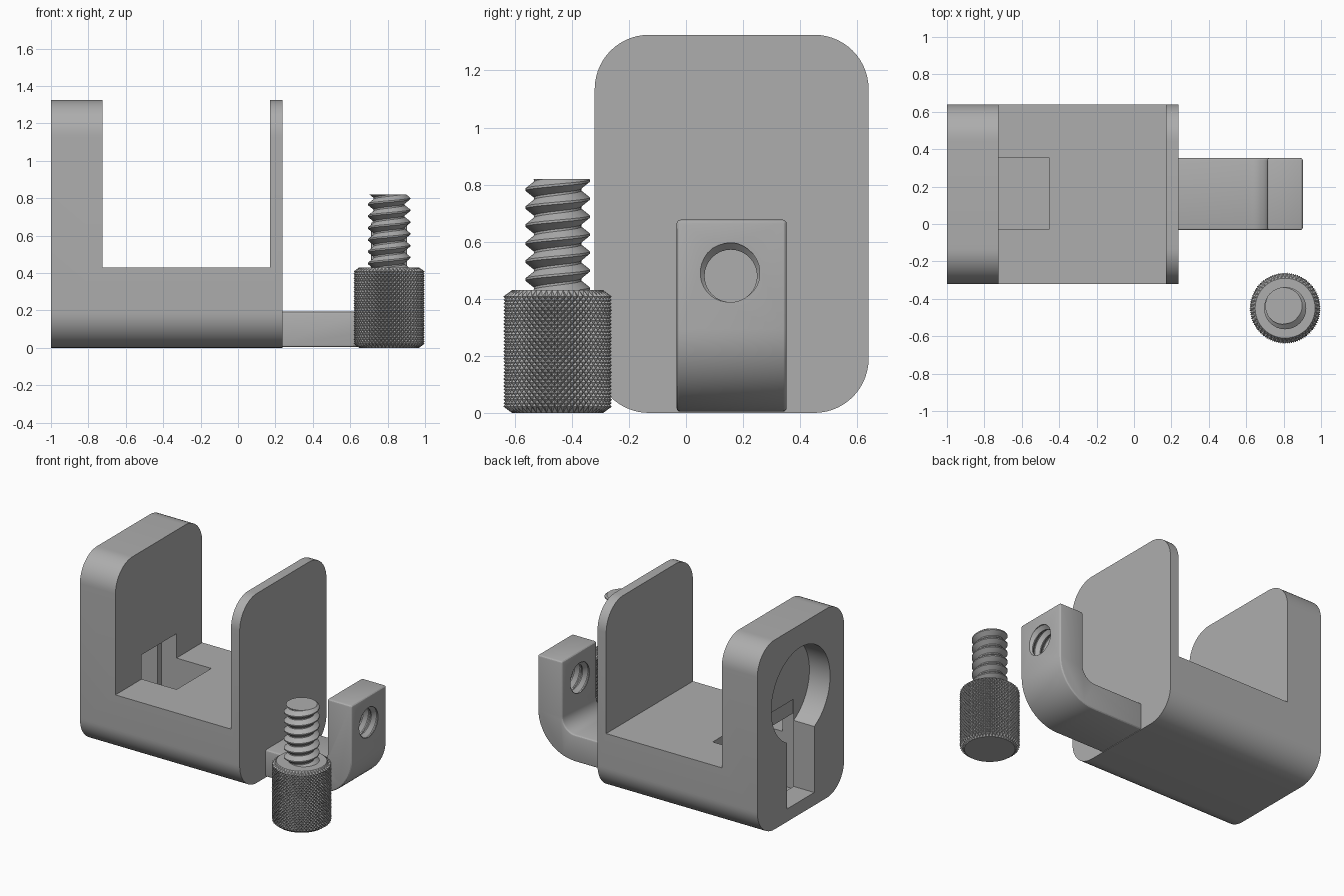
import bpy, bmesh, math
from mathutils import Vector, Matrix

if "Cube" in bpy.data.objects:
    bpy.data.objects.remove(bpy.data.objects["Cube"], do_unlink=True)

grey = bpy.data.materials.new("plain_grey")
grey.use_nodes = True
GREY = (0.42, 0.42, 0.42, 1)
grey.diffuse_color = GREY
grey.node_tree.nodes["Principled BSDF"].inputs["Base Color"].default_value = GREY


def finish(name, bm):
    bmesh.ops.recalc_face_normals(bm, faces=bm.faces)
    mesh = bpy.data.meshes.new(name)
    bm.to_mesh(mesh)
    bm.free()
    mesh.materials.append(grey)
    obj = bpy.data.objects.new(name, mesh)
    bpy.context.collection.objects.link(obj)
    return obj


def activate(obj):
    bpy.ops.object.select_all(action="DESELECT")
    obj.select_set(True)
    bpy.context.view_layer.objects.active = obj


def smooth(obj, degrees):
    activate(obj)
    bpy.ops.object.shade_smooth_by_angle(angle=math.radians(degrees))


def rounded(corners, steps=14):
    """Outline of right-angled corners (a, b, radius)."""
    pts = []
    for i, (a, b, r) in enumerate(corners):
        p = Vector((a, b))
        if r == 0:
            pts.append(p)
            continue
        d1 = (Vector(corners[i - 1][:2]) - p).normalized()
        d2 = (Vector(corners[(i + 1) % len(corners)][:2]) - p).normalized()
        c = p + r * (d1 + d2)
        for k in range(steps + 1):
            t = math.pi / 2 * k / steps
            pts.append(c - r * (d2 * math.cos(t) + d1 * math.sin(t)))
    return pts


def prism(name, outline, axis, lo, hi):
    """Extrude a (y, z) outline along x, or an (x, z) outline along y."""
    bm = bmesh.new()
    def place(p, d):
        return (d, p[0], p[1]) if axis == "x" else (p[0], d, p[1])
    face = bm.faces.new([bm.verts.new(place(p, lo)) for p in outline])
    ext = bmesh.ops.extrude_face_region(bm, geom=[face])
    verts = [g for g in ext["geom"] if isinstance(g, bmesh.types.BMVert)]
    shift = (hi - lo, 0, 0) if axis == "x" else (0, hi - lo, 0)
    bmesh.ops.translate(bm, verts=verts, vec=shift)
    return finish(name, bm)


def box_outline(a0, a1, b0, b1, r=0):
    return rounded([(a0, b0, r), (a1, b0, r), (a1, b1, r), (a0, b1, r)])


def cut(obj, cutter):
    mod = obj.modifiers.new("cut", "BOOLEAN")
    mod.operation = "DIFFERENCE"
    mod.solver = "EXACT"
    mod.object = cutter
    activate(obj)
    bpy.ops.object.modifier_apply(modifier=mod.name)
    bpy.data.objects.remove(cutter, do_unlink=True)


def relief_cylinder(name, n, rows, checker, matrix):
    """Closed cylinder from rows of (z, radius function of step index)."""
    bm = bmesh.new()
    grid = []
    for z, radius in rows:
        ring = []
        for u in range(n):
            t = 2 * math.pi * u / n
            r = radius(u)
            ring.append(bm.verts.new((r * math.cos(t), r * math.sin(t), z)))
        grid.append(ring)
    for v in range(len(grid) - 1):
        for u in range(n):
            w = (u + 1) % n
            a, b, c, d = grid[v][u], grid[v][w], grid[v + 1][w], grid[v + 1][u]
            if checker and (u + v) % 2:
                tris = ((a, b, d), (b, c, d))
            else:
                tris = ((a, b, c), (a, c, d))
            for tri in tris:
                bm.faces.new(tri)
    bm.faces.new(grid[0][::-1])
    bm.faces.new(grid[-1])
    bm.transform(matrix)
    return finish(name, bm)


def threaded_rod(name, length, root, crest, matrix, n=32, pitch=0.063):
    """Right-handed thread with narrow flats at root and crest."""
    def radius(v):
        def at(u):
            wave = abs(2 * (((v - u) % n) / n) - 1)
            k = min(1, max(0, (wave - 0.125) / 0.75))
            return root + (crest - root) * k
        return at
    count = round(length / pitch * n)
    rows = [(length * v / count, radius(v)) for v in range(count + 1)]
    return relief_cylinder(name, n, rows, False, matrix)


# U-shaped bracket with a thick wall, floor and thin plate
bracket = prism("bracket", box_outline(-0.32, 0.64, 0, 1.325, 0.19), "x", -1, 0.237)
cut(bracket, prism("gap", box_outline(-0.725, 0.17, 0.43, 2), "y", -1, 1))

# Round recess and keyhole slot in the outer face, with a wider channel behind
recess = [(0.16 + 0.325 * math.cos(math.tau * k / 64),
           0.84 + 0.325 * math.sin(math.tau * k / 64)) for k in range(64)]
cut(bracket, prism("recess", recess, "x", -1.1, -0.84))
cut(bracket, prism("slot", box_outline(0.01, 0.31, 0.09, 0.7), "x", -1.1, -0.835))
cut(bracket, prism("channel", box_outline(-0.03, 0.355, 0.05, 0.6), "x", -0.84, -0.455))
smooth(bracket, 30)

# Bent arm with a threaded hole
arm_outline = rounded([(0.2, 0.004, 0), (0.903, 0.004, 0.29), (0.903, 0.677, 0),
                       (0.712, 0.677, 0), (0.712, 0.193, 0.1), (0.2, 0.193, 0)])
hook_arm = prism("hook_arm", arm_outline, "y", -0.033, 0.353)
bevel = hook_arm.modifiers.new("soft_edges", "BEVEL")
bevel.width = 0.014
bevel.segments = 3
bevel.limit_method = "ANGLE"
bevel.angle_limit = math.radians(50)
activate(hook_arm)
bpy.ops.object.modifier_apply(modifier=bevel.name)
hole = Matrix.Translation((0.68, 0.157, 0.48)) @ Matrix.Rotation(math.pi / 2, 4, "Y")
cut(hook_arm, threaded_rod("hole_thread", 0.25, 0.092, 0.116, hole))
smooth(hook_arm, 25)

# Thumb screw: threaded shaft
SCREW = Vector((0.808, -0.45, 0))
shaft = threaded_rod("screw_shaft", 0.4, 0.083, 0.113,
                     Matrix.Translation(SCREW + Vector((0, 0, 0.42))))
smooth(shaft, 20)

# Thumb screw: knob with diamond knurling and chamfered rims
def knurl(v):
    return lambda u: 0.19 if (u + v) % 2 else 0.178

def plain(r):
    return lambda u: r

ROWS = 32
knob_rows = [(0, plain(0.16))]
knob_rows += [(0.022 + 0.386 * v / ROWS, knurl(v + 1)) for v in range(ROWS + 1)]
knob_rows += [(0.43, plain(0.16))]
relief_cylinder("screw_knob", 104, knob_rows, True, Matrix.Translation(SCREW))
